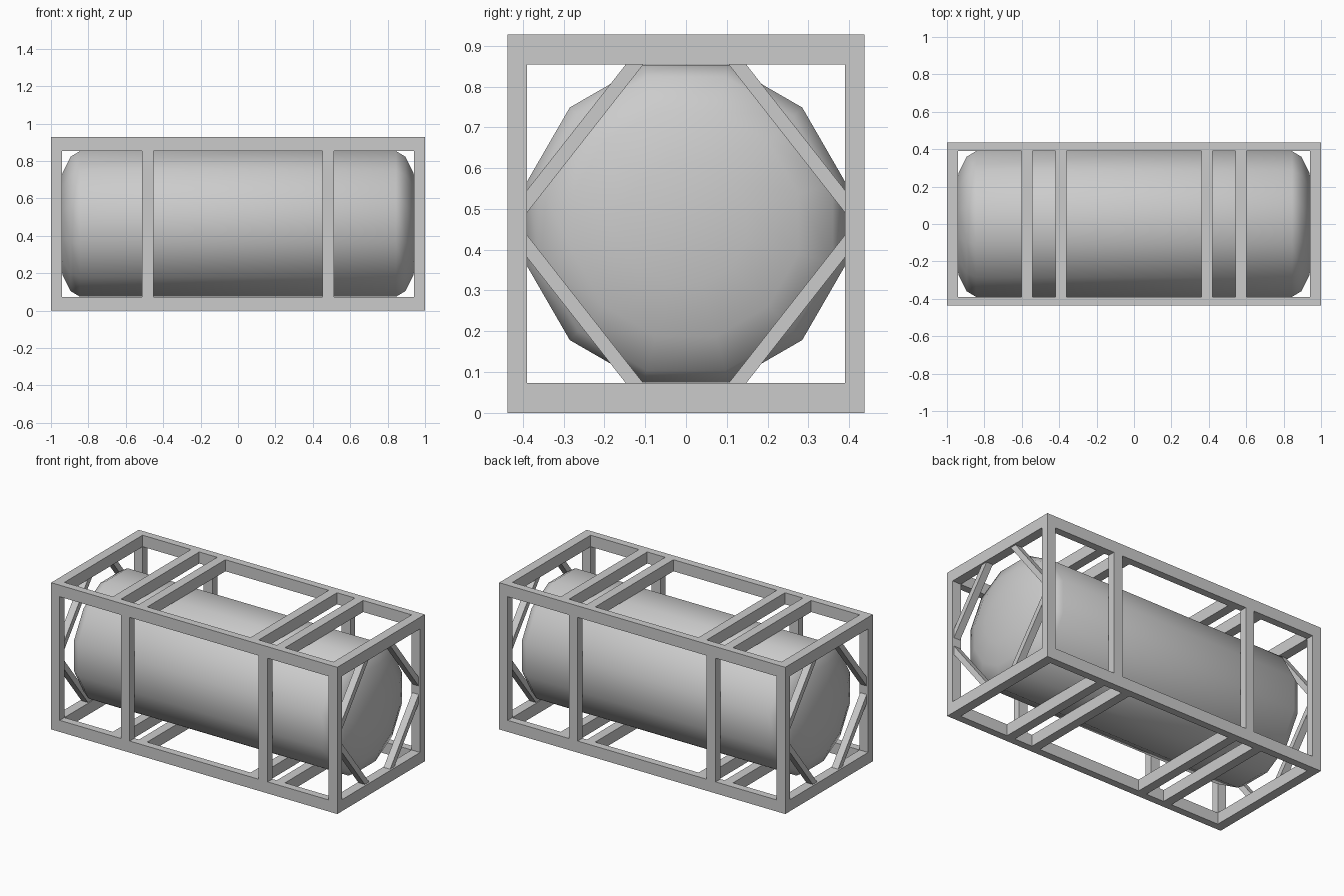
import bpy, bmesh, math
from mathutils import Vector

cube = bpy.data.objects.get("Cube")
if cube:
    bpy.data.objects.remove(cube, do_unlink=True)

grey = bpy.data.materials.new("grey_paint")
grey.use_nodes = True
colour = (0.6, 0.6, 0.6, 1)
grey.diffuse_color = colour
grey.node_tree.nodes["Principled BSDF"].inputs["Base Color"].default_value = colour

W, H = 0.437, 0.927            # half width and full height of the frame
RAIL_Y, RAIL_Z, POST_X = 0.047, 0.073, 0.06
MID = H / 2


def finish(name, bm):
    bmesh.ops.recalc_face_normals(bm, faces=bm.faces)
    mesh = bpy.data.meshes.new(name)
    bm.to_mesh(mesh)
    bm.free()
    mesh.materials.append(grey)
    obj = bpy.data.objects.new(name, mesh)
    bpy.context.collection.objects.link(obj)
    return obj


def box(name, x, y, z):
    """Box from (min, max) pairs on each axis."""
    bm = bmesh.new()
    bmesh.ops.create_cube(bm, size=1)
    for v in bm.verts:
        v.co = Vector([a[0] if c < 0 else a[1] for c, a in zip(v.co, (x, y, z))])
    return finish(name, bm)


def side(sign, inner, outer):
    return sorted((sign * inner, sign * outer))


def strut(name, sx, sy, sz):
    """Diagonal corner brace cut flush with the post and the rail."""
    bm = bmesh.new()
    outline = [(0.39, 0.027), (0.39, 0.082), (0.148, 0.39), (0.105, 0.39)]
    face = bm.faces.new([bm.verts.new((sx * 0.945, sy * y, MID + sz * z)) for y, z in outline])
    new = bmesh.ops.extrude_face_region(bm, geom=[face])["geom"]
    bmesh.ops.translate(bm, vec=(sx * 0.045, 0, 0),
                        verts=[g for g in new if isinstance(g, bmesh.types.BMVert)])
    return finish(name, bm)


# Frame: rails, end beams, cross beams, posts and corner braces
inner_y = W - RAIL_Y
for level, z in (("bottom", (0, RAIL_Z)), ("top", (H - RAIL_Z, H))):
    for hand, s in (("left", 1), ("right", -1)):
        box(f"{level}_end_beam_{hand}", side(s, 1 - POST_X, 1), (-inner_y, inner_y), z)
        for place, x in (("inner", 0.39), ("outer", 0.573)):
            box(f"{level}_cross_beam_{place}_{hand}", side(s, x - 0.029, x + 0.029),
                (-inner_y, inner_y), z)
    for face, s in (("back", 1), ("front", -1)):
        box(f"{level}_rail_{face}", (-1, 1), side(s, inner_y, W), z)

for hand, sx in (("left", 1), ("right", -1)):
    for face, sy in (("back", 1), ("front", -1)):
        y = side(sy, inner_y, W)
        z = (RAIL_Z, H - RAIL_Z)
        box(f"corner_post_{face}_{hand}", side(sx, 1 - POST_X, 1), y, z)
        box(f"middle_post_{face}_{hand}", side(sx, 0.451, 0.513), y, z)
        for level, sz in (("top", 1), ("bottom", -1)):
            strut(f"{level}_brace_{face}_{hand}", sx, sy, sz)

# Tank: twelve-sided barrel with shallow domed ends
SIDES, RADIUS, BARREL, DOME = 12, 0.403, 0.845, 0.13
arc = [math.radians(22.5 * i) for i in range(4)]
half = [(BARREL + DOME * math.sin(a), RADIUS * math.cos(a)) for a in arc]
profile = [(-x, r) for x, r in reversed(half)] + half
bm = bmesh.new()
rings = []
for x, r in profile:
    angles = [math.tau * (k + 0.5) / SIDES for k in range(SIDES)]
    rings.append([bm.verts.new((x, r * math.cos(a), MID + r * math.sin(a))) for a in angles])
for a, b in zip(rings, rings[1:]):
    for k in range(SIDES):
        n = (k + 1) % SIDES
        bm.faces.new((a[k], a[n], b[n], b[k]))
for ring, s in ((rings[0], -1), (rings[-1], 1)):
    tip = bm.verts.new((s * (BARREL + DOME), 0, MID))
    for k in range(SIDES):
        bm.faces.new((ring[k], ring[(k + 1) % SIDES], tip))
tank = finish("tank", bm)
bpy.ops.object.select_all(action="DESELECT")
tank.select_set(True)
bpy.context.view_layer.objects.active = tank
bpy.ops.object.shade_smooth_by_angle(angle=math.radians(45))
